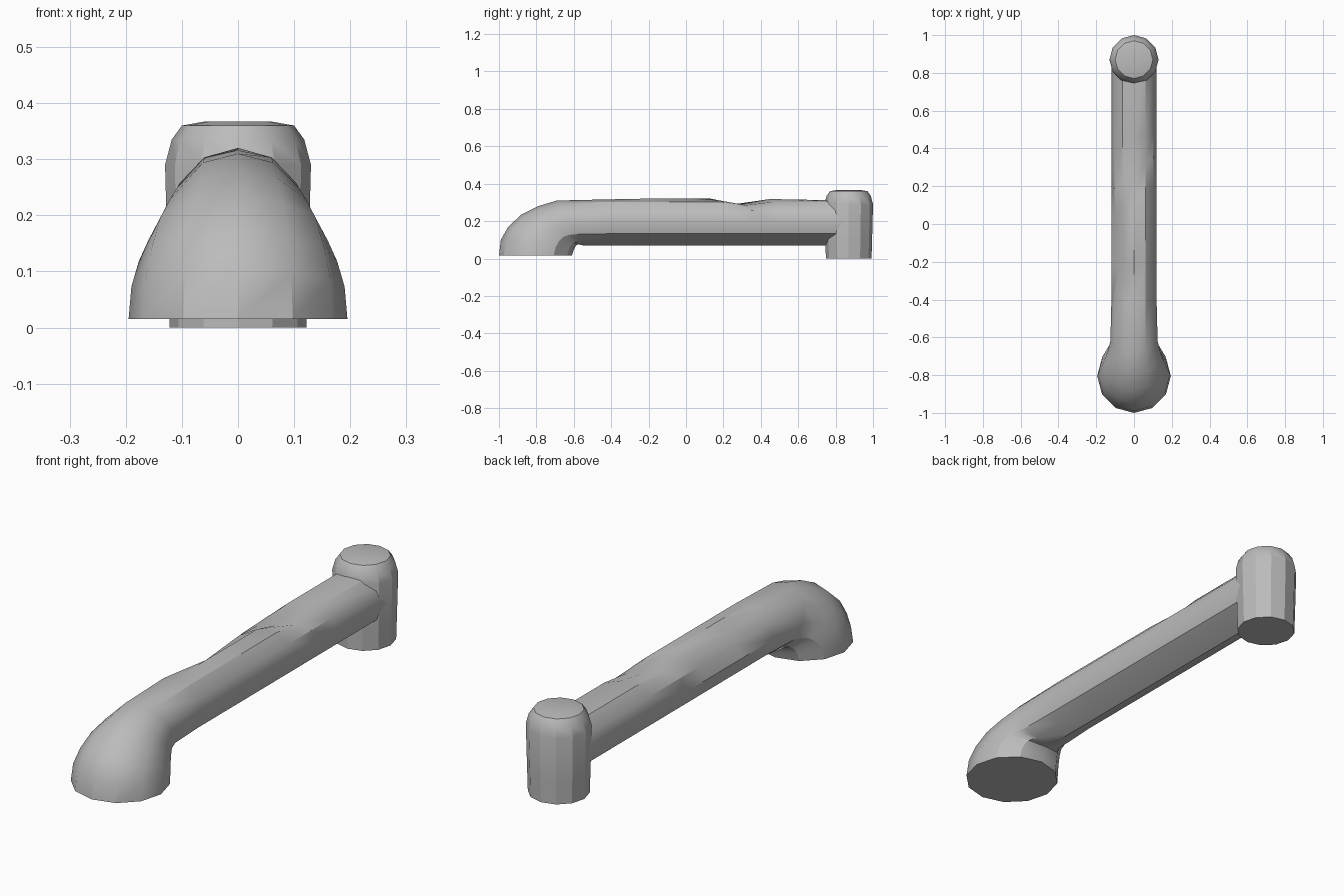
import bpy, bmesh, math
from mathutils import Vector

cube = bpy.data.objects.get("Cube")
if cube:
    bpy.data.objects.remove(cube, do_unlink=True)

grey = bpy.data.materials.new("plain_grey")
grey.use_nodes = True
GREY = (0.5, 0.5, 0.5, 1)
grey.diffuse_color = GREY
grey.node_tree.nodes["Principled BSDF"].inputs["Base Color"].default_value = GREY


def ring(inner, outer, width, sides=12):
    """Oval around the line from inner to outer (y, z), with half width along x."""
    a, b = Vector((0, *inner)), Vector((0, *outer))
    mid, half = (a + b) / 2, (b - a) / 2
    turns = [2 * math.pi * i / sides for i in range(sides)]
    return [mid + half * math.cos(t) + Vector((width * math.sin(t), 0, 0)) for t in turns]


def arm_ring(y, top=0.32, slant=0.0, cut=0.0):
    """Arm section: flattened below, top trimmed, slanted across, right shoulder cut flat."""
    r = ring((y, 0.07), (y, 0.32), 0.12)
    for i, end in ((5, 4), (7, 8)):
        r[i] = r[i].lerp((r[6] + r[end]) / 2, 0.8)
    for i, share in ((11, 1 / 3), (10, 2 / 3)):
        r[i] = r[i].lerp(r[0].lerp(r[9], share), cut)
    for p in r:
        p.z = min(p.z, top)
        p.y += slant * p.x
    return r


def loft(name, rings, angle):
    """Skin a list of equal rings, cap both ends and shade."""
    bm = bmesh.new()
    loops = [[bm.verts.new(p) for p in r] for r in rings]
    n = len(loops[0])
    for low, high in zip(loops, loops[1:]):
        for i in range(n):
            j = (i + 1) % n
            bm.faces.new((low[i], low[j], high[j], high[i]))
    bm.faces.new(loops[0])
    bm.faces.new(loops[-1])
    bmesh.ops.recalc_face_normals(bm, faces=bm.faces)
    mesh = bpy.data.meshes.new(name)
    bm.to_mesh(mesh)
    bm.free()
    mesh.materials.append(grey)
    obj = bpy.data.objects.new(name, mesh)
    bpy.context.collection.objects.link(obj)
    bpy.ops.object.select_all(action="DESELECT")
    obj.select_set(True)
    bpy.context.view_layer.objects.active = obj
    bpy.ops.object.shade_smooth_by_angle(angle=math.radians(angle))


# Bent foot: underside point, top point, half width
foot = [
    ((-0.61, 0.015), (-1.0, 0.015), 0.195),
    ((-0.60, 0.045), (-0.99, 0.10), 0.19),
    ((-0.59, 0.065), (-0.95, 0.17), 0.177),
    ((-0.58, 0.075), (-0.88, 0.235), 0.16),
    ((-0.57, 0.075), (-0.79, 0.28), 0.14),
    ((-0.55, 0.07), (-0.69, 0.31), 0.125),
]
# Long arm with a flat cut on one shoulder and a slanting dip across the top
arm = [
    arm_ring(-0.42, top=0.316),
    arm_ring(-0.22, cut=0.9),
    arm_ring(0.13, slant=0.8, cut=0.3),
    arm_ring(0.27, slant=0.8, top=0.285),
    arm_ring(0.45, slant=0.4, top=0.318),
    arm_ring(0.86, top=0.31),
]
loft("foot_and_arm", [ring(*s) for s in foot] + arm, 30)

# Upright post with a bevelled, slightly domed top: height, radius
post_levels = [(0, 0.122), (0.1, 0.125), (0.29, 0.13), (0.335, 0.118), (0.36, 0.1), (0.367, 0.06)]
loft("end_post", [ring((0.87 - r, z), (0.87 + r, z), r) for z, r in post_levels], 29)
